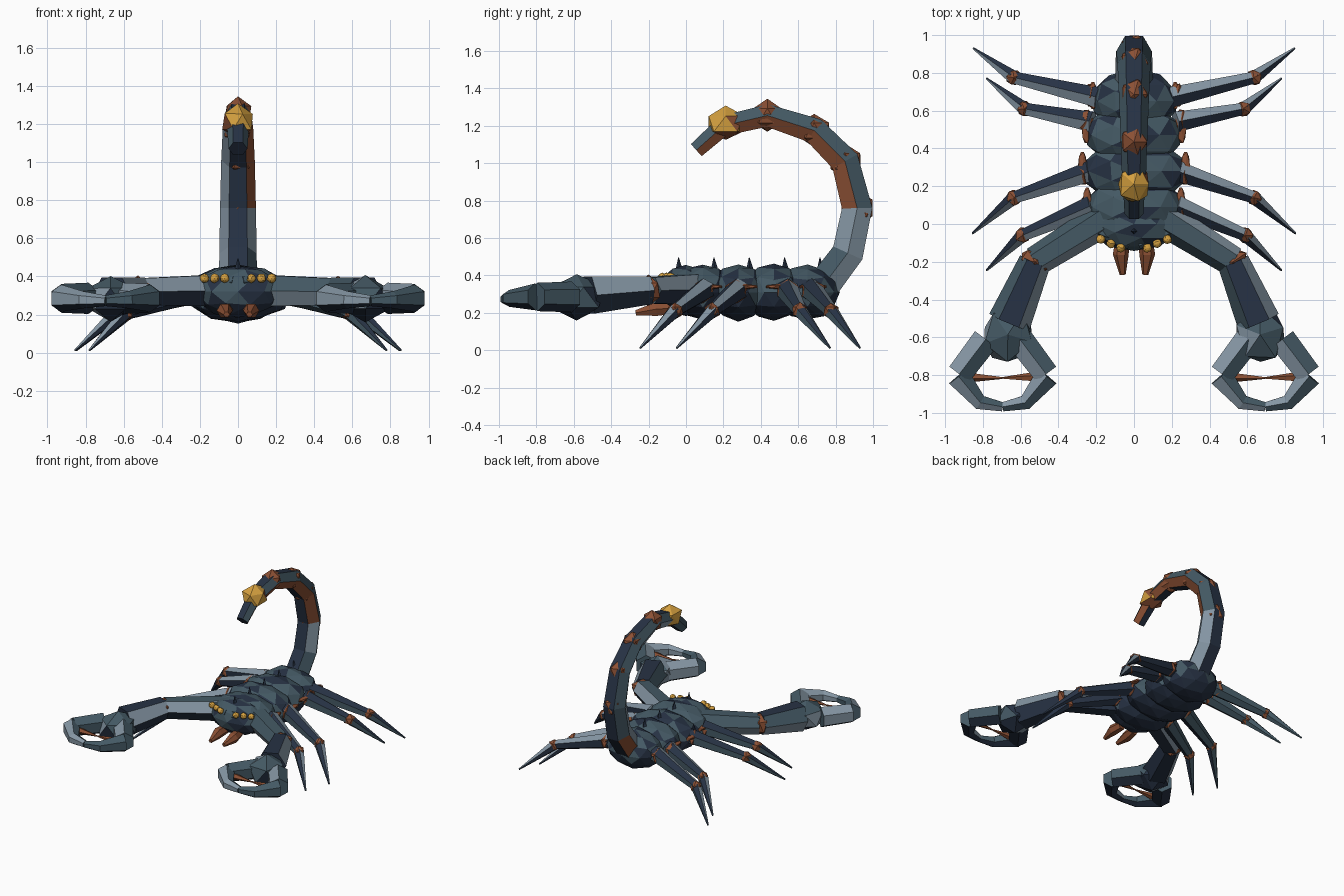
import bpy, bmesh, math, random
from mathutils import Vector, Matrix

random.seed(4)
cube = bpy.data.objects.get("Cube")
if cube:
    bpy.data.objects.remove(cube, do_unlink=True)

# Palette
NAVY, SLATE, STEEL, RUST, GOLD = range(5)
COLOURS = [("navy_shell", (0.02, 0.032, 0.058)), ("slate_shell", (0.058, 0.1, 0.128)),
           ("steel_shell", (0.235, 0.305, 0.37)), ("rust_joint", (0.26, 0.08, 0.034)),
           ("gold_venom", (0.66, 0.35, 0.05))]
MATS = []
for label, rgb in COLOURS:
    m = bpy.data.materials.new(label)
    m.use_nodes = True
    m.diffuse_color = (*rgb, 1)
    node = next(n for n in m.node_tree.nodes if n.type == "BSDF_PRINCIPLED")
    node.inputs["Base Color"].default_value = (*rgb, 1)
    node.inputs["Roughness"].default_value = 0.8
    MATS.append(m)


def finish(name, bm):
    """Turn a bmesh into a flat shaded object with the shared palette."""
    bmesh.ops.recalc_face_normals(bm, faces=bm.faces)
    mesh = bpy.data.meshes.new(name)
    bm.to_mesh(mesh)
    bm.free()
    for m in MATS:
        mesh.materials.append(m)
    ob = bpy.data.objects.new(name, mesh)
    bpy.context.scene.collection.objects.link(ob)


def tube(name, pts, radii, rule, sides=6, turn=0, side=None):
    """Loft a faceted tube; rule(segment, facet) gives the colour."""
    bm = bmesh.new()
    pts = [Vector(p) for p in pts]
    dirs = [(b - a).normalized() for a, b in zip(pts, pts[1:])]
    rings = []
    for i, p in enumerate(pts):
        t = (dirs[max(i - 1, 0)] + dirs[min(i, len(dirs) - 1)]).normalized()
        u = (Vector(side) if side else t.cross(Vector((0, 0, 1)))).normalized()
        v = u.cross(t).normalized()
        angles = [math.tau * k / sides + turn for k in range(sides)]
        rings.append([bm.verts.new(p + radii[i] * (u * math.cos(a) + v * math.sin(a)))
                      for a in angles])
    for i in range(len(rings) - 1):
        for k in range(sides):
            j = (k + 1) % sides
            f = bm.faces.new((rings[i][k], rings[i][j], rings[i + 1][j], rings[i + 1][k]))
            f.material_index = rule(i, k)
    for i, ring in ((0, rings[0]), (len(rings) - 2, rings[-1])):
        bm.faces.new(ring).material_index = rule(i, 1)
    finish(name, bm)


def blob(name, centre, size, rule, detail=1, jitter=0.0, spin=0.0):
    """Faceted ball; rule(normal) gives the colour."""
    bm = bmesh.new()
    bmesh.ops.create_icosphere(bm, subdivisions=detail, radius=1)
    for v in bm.verts:
        v.co *= 1 + random.uniform(-jitter, jitter)
    move = Matrix.Translation(centre) @ Matrix.Rotation(spin, 4, "Z")
    bmesh.ops.transform(bm, matrix=move @ Matrix.Diagonal((*size, 1)), verts=bm.verts)
    bm.normal_update()
    for f in bm.faces:
        f.material_index = rule(f.normal)
    finish(name, bm)


def plain(colour):
    return lambda *args: colour


def mottled(n):
    if n.z < -0.35:
        return NAVY
    return SLATE if random.random() < 0.7 else NAVY


# Body segments and head
BODY = [(0.09, 0.26, 0.15), (0.28, 0.285, 0.152), (0.47, 0.265, 0.152), (0.65, 0.23, 0.145)]
for i, (y, rx, rz) in enumerate(BODY):
    blob(f"body_segment_{i + 1}", (0, y, 0.31), (rx, 0.17, rz), mottled, 2, 0.04)
blob("head", (0, 0.0, 0.32), (0.235, 0.145, 0.135), mottled, 2, 0.03)

# Back spines
for i in range(5):
    y = -0.04 + 0.189 * i
    tube(f"back_spine_{i + 1}", [(0, y + 0.005, 0.40), (0, y, 0.495)], [0.028, 0.002],
         plain(NAVY), 4, side=(1, 0, 0))

# Tail with rust inner facets
TAIL = [(0.73, 0.34), (0.865, 0.52), (0.915, 0.76), (0.85, 1.01), (0.685, 1.175),
        (0.435, 1.255), (0.20, 1.20)]


def tail_colour(seg, facet):
    if facet in (1, 4):
        return NAVY
    if (facet == 0 and seg >= 2) or (facet == 3 and seg == 0):
        return RUST
    if facet == 2 or (seg == 1 and facet == 0) or (seg < 2 and facet == 5):
        return STEEL
    return SLATE


tube("tail", [(0, y, z) for y, z in TAIL], [0.1, 0.098, 0.094, 0.088, 0.08, 0.07, 0.062],
     tail_colour, side=(1, 0, 0))
for i, (y, z) in enumerate(TAIL[2:6]):
    r = 0.097 - 0.003 * i
    blob(f"tail_joint_{i + 1}", (0, y, z), (r * 0.9, r, r), plain(RUST), 1, 0.03)


def venom_colour(n):
    return RUST if n.z < -0.3 or random.random() < 0.18 else GOLD


blob("venom_bulb", (0, 0.212, 1.213), (0.092, 0.112, 0.092), venom_colour, 1, 0.06)
tube("stinger", [(0, 0.19, 1.19), (0, 0.055, 1.07)], [0.058, 0.05],
     lambda i, k: (RUST, NAVY, SLATE, SLATE, NAVY, SLATE)[k], side=(1, 0, 0))

# Facet colours around limbs
RIDGE = math.pi / 6
LEG = (NAVY, STEEL, NAVY, NAVY, SLATE, SLATE)
ARM = (SLATE, SLATE, STEEL, NAVY, NAVY, STEEL)
FINGER = (STEEL, SLATE, SLATE, NAVY, NAVY, STEEL)

# Root, knee and tip of each leg, as x and y
LEGS = [((0.22, 0.10), (0.59, -0.06), (0.78, -0.245)),
        ((0.23, 0.28), (0.635, 0.14), (0.855, -0.05)),
        ((0.22, 0.54), (0.58, 0.61), (0.78, 0.77)),
        ((0.19, 0.67), (0.635, 0.775), (0.85, 0.93))]

for s, word in ((1, "left"), (-1, "right")):
    # Walking legs
    for i, (root, knee, tip) in enumerate(LEGS):
        a = Vector((s * root[0], root[1], 0.325))
        b = Vector((s * knee[0], knee[1], 0.21))
        c = Vector((s * tip[0], tip[1], 0.012))
        tag = f"{word}_{i + 1}"
        tube(f"leg_upper_{tag}", [a, b], [0.062, 0.036], lambda n, k: LEG[k], turn=RIDGE)
        tube(f"leg_lower_{tag}", [b, c], [0.04, 0.006], lambda n, k: LEG[k], turn=RIDGE)
        blob(f"knee_{tag}", b, (0.046, 0.046, 0.046), plain(RUST), 1, 0.08, i)
        blob(f"hip_{tag}", a.lerp(b, 0.09), (0.042, 0.07, 0.064), plain(RUST), 1, 0.06)
        # Side trim on the shell
        y, rx, _ = BODY[i]
        blob(f"side_trim_{tag}", (s * (rx - 0.012), y + 0.03, 0.34), (0.026, 0.085, 0.015),
             plain(RUST))

    # Pincer arm
    shoulder, elbow, wrist = (s * 0.14, 0.04, 0.325), (s * 0.525, -0.2, 0.32), (s * 0.66, -0.52, 0.295)
    tube(f"upper_arm_{word}", [shoulder, elbow], [0.095, 0.08], lambda n, k: ARM[k])
    tube(f"forearm_{word}", [elbow, wrist], [0.085, 0.115],
         lambda n, k: NAVY if k == 1 else ARM[k])
    blob(f"elbow_{word}", elbow, (0.09, 0.058, 0.086), plain(RUST), 1, 0.06, s * 0.6)
    blob(f"palm_{word}", (s * 0.668, -0.585, 0.285), (0.15, 0.165, 0.122),
         lambda n: STEEL if n.x < -0.5 else SLATE if n.z > -0.2 and n.y < 0.5 else NAVY,
         1, 0.07, s * 0.3)

    # Pincer fingers closing into a ring, with inner teeth
    cx = s * 0.695
    for d, part in ((s, "outer"), (-s, "inner")):
        knuckle = (cx + d * 0.23, -0.795, 0.285)
        tube(f"finger_base_{part}_{word}", [(cx + d * 0.09, -0.61, 0.285), knuckle],
             [0.082, 0.076], lambda n, k: FINGER[k], turn=RIDGE)
        tube(f"finger_tip_{part}_{word}",
             [(cx + d * 0.235, -0.805, 0.285), (cx + d * 0.12, -0.945, 0.277), (cx, -0.968, 0.272)],
             [0.072, 0.045, 0.028], lambda n, k: FINGER[k], turn=RIDGE)
        tube(f"tooth_{part}_{word}", [(cx + d * 0.19, -0.81, 0.28), (cx, -0.815, 0.28)],
             [0.03, 0.005], plain(RUST), 5)

    # Mouth fangs
    tube(f"fang_{word}", [(s * 0.06, -0.07, 0.225), (s * 0.07, -0.16, 0.22), (s * 0.06, -0.268, 0.2)],
         [0.035, 0.042, 0.016], plain(RUST))

    # Eyes
    for i in range(3):
        blob(f"eye_{word}_{i + 1}", (s * (0.07 + 0.053 * i), -0.127 + 0.023 * i, 0.39),
             (0.024, 0.024, 0.024), plain(GOLD), 2, 0.08)
    # Brow carrying the eyes
    tube(f"brow_{word}", [(s * 0.02, -0.1, 0.37), (s * 0.2, -0.03, 0.37)], [0.035, 0.03],
         plain(SLATE))
